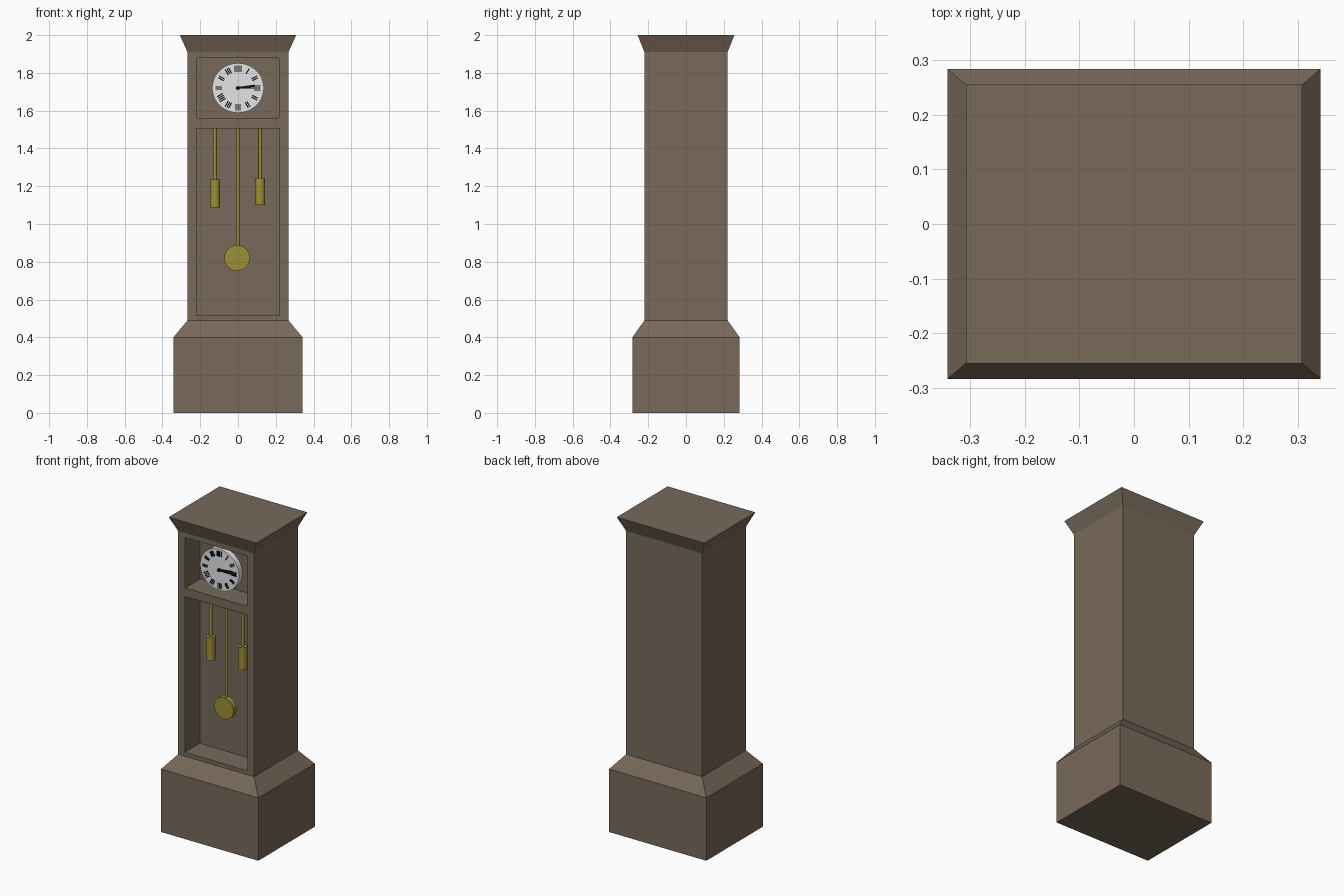
import bpy, bmesh, math
from mathutils import Matrix

if "Cube" in bpy.data.objects:
    bpy.data.objects.remove(bpy.data.objects["Cube"])


def material(name, rgb):
    m = bpy.data.materials.new(name)
    m.diffuse_color = (*rgb, 1)
    m.use_nodes = True
    m.node_tree.nodes["Principled BSDF"].inputs["Base Color"].default_value = m.diffuse_color
    return m


WOOD = material("brown wood", (0.188, 0.142, 0.105))
BRASS = material("dull brass", (0.337, 0.279, 0.037))
WHITE = material("dial white", (0.78, 0.78, 0.80))
BLACK = material("black", (0.005, 0.005, 0.005))


def finish(name, bm, mat):
    bmesh.ops.recalc_face_normals(bm, faces=bm.faces[:])
    mesh = bpy.data.meshes.new(name)
    bm.to_mesh(mesh)
    bm.free()
    mesh.materials.append(mat)
    ob = bpy.data.objects.new(name, mesh)
    bpy.context.collection.objects.link(ob)
    return ob


def add_box(bm, size, matrix):
    bmesh.ops.create_cube(bm, size=1, matrix=matrix @ Matrix.Diagonal((*size, 1)))


def cylinder(name, centre, radius, length, mat, axis="Z", sides=32, squash=1.0):
    bm = bmesh.new()
    turn = Matrix.Rotation(math.pi / 2, 4, "X") if axis == "Y" else Matrix()
    bmesh.ops.create_cone(bm, cap_ends=True, segments=sides, radius1=radius,
                          radius2=radius, depth=length,
                          matrix=Matrix.Translation(centre) @ turn
                          @ Matrix.Diagonal((1, squash, 1, 1)))
    ob = finish(name, bm, mat)
    bpy.ops.object.select_all(action="DESELECT")
    ob.select_set(True)
    bpy.context.view_layer.objects.active = ob
    bpy.ops.object.shade_smooth_by_angle(angle=math.radians(35))
    return ob


# Case: stacked rectangular sections for plinth, trunk and flared crown
sections = [(0.342, 0.284, 0), (0.342, 0.284, 0.40), (0.267, 0.22, 0.49),
            (0.267, 0.22, 1.91), (0.308, 0.256, 2.0)]
bm = bmesh.new()
rings = [[bm.verts.new((sx * x, sy * y, z))
          for sx, sy in ((-1, -1), (1, -1), (1, 1), (-1, 1))] for x, y, z in sections]
for low, high in zip(rings, rings[1:]):
    for i in range(4):
        j = (i + 1) % 4
        bm.faces.new((low[i], low[j], high[j], high[i]))
bm.faces.new(rings[0])
bm.faces.new(rings[-1])
case = finish("case", bm, WOOD)

# Recesses for the dial and the pendulum
BACK = -0.07
for name, half, z0, z1 in (("dial_recess_cutter", 0.217, 1.56, 1.88),
                           ("pendulum_recess_cutter", 0.22, 0.515, 1.505)):
    bm = bmesh.new()
    add_box(bm, (2 * half, 0.3, z1 - z0),
            Matrix.Translation((0, BACK - 0.15, (z0 + z1) / 2)))
    cutter = finish(name, bm, WOOD)
    cutter.hide_render = True
    cutter.hide_set(True)
    mod = case.modifiers.new(name, "BOOLEAN")
    mod.operation = "DIFFERENCE"
    mod.solver = "EXACT"
    mod.object = cutter

# Dial, with its arbor reaching the back of the recess
DIAL_Z, DIAL_Y = 1.72, -0.185
cylinder("dial", (0, DIAL_Y + 0.0175, DIAL_Z), 0.137, 0.035, WHITE, "Y", 48, 0.96)
cylinder("dial_arbor", (0, -0.108, DIAL_Z), 0.015, 0.09, BRASS, "Y", 16)

# Hour marks: groups of short radial bars
bm = bmesh.new()
for hour, count in enumerate((4, 1, 2, 3, 2, 2, 3, 3, 4, 2, 2, 3)):
    spin = (Matrix.Translation((0, DIAL_Y - 0.001, DIAL_Z))
            @ Matrix.Rotation(hour * math.tau / 12, 4, "Y"))
    for k in range(count):
        add_box(bm, (0.006, 0.004, 0.034),
                spin @ Matrix.Translation(((k - (count - 1) / 2) * 0.010, 0, 0.102)))
finish("hour_marks", bm, BLACK)

# Hands and centre cap
for name, length, width, degrees, lift in (("hour_hand", 0.09, 0.011, 82, 0.005),
                                           ("minute_hand", 0.12, 0.007, 90, 0.009)):
    bm = bmesh.new()
    add_box(bm, (width, 0.004, length + 0.012),
            Matrix.Translation((0, DIAL_Y - lift, DIAL_Z))
            @ Matrix.Rotation(math.radians(degrees), 4, "Y")
            @ Matrix.Translation((0, 0, length / 2 - 0.006)))
    finish(name, bm, BLACK)
cylinder("hand_cap", (0, DIAL_Y - 0.006, DIAL_Z), 0.010, 0.012, BLACK, "Y", 16)

# Pendulum
cylinder("pendulum_rod", (0, -0.115, 1.178), 0.009, 0.66, BRASS, sides=16)
cylinder("pendulum_bob", (-0.005, -0.12, 0.82), 0.068, 0.032, BRASS, "Y")

# Hanging weights
for side, x, y, z0, z1 in (("left", -0.122, -0.10, 1.088, 1.235),
                           ("right", 0.117, -0.12, 1.10, 1.243)):
    cylinder(side + "_weight", (x, y, (z0 + z1) / 2), 0.0265, z1 - z0, BRASS)
    cylinder(side + "_weight_rod", (x, y, (z1 + 1.508) / 2), 0.010, 1.508 - z1,
             BRASS, sides=16)
